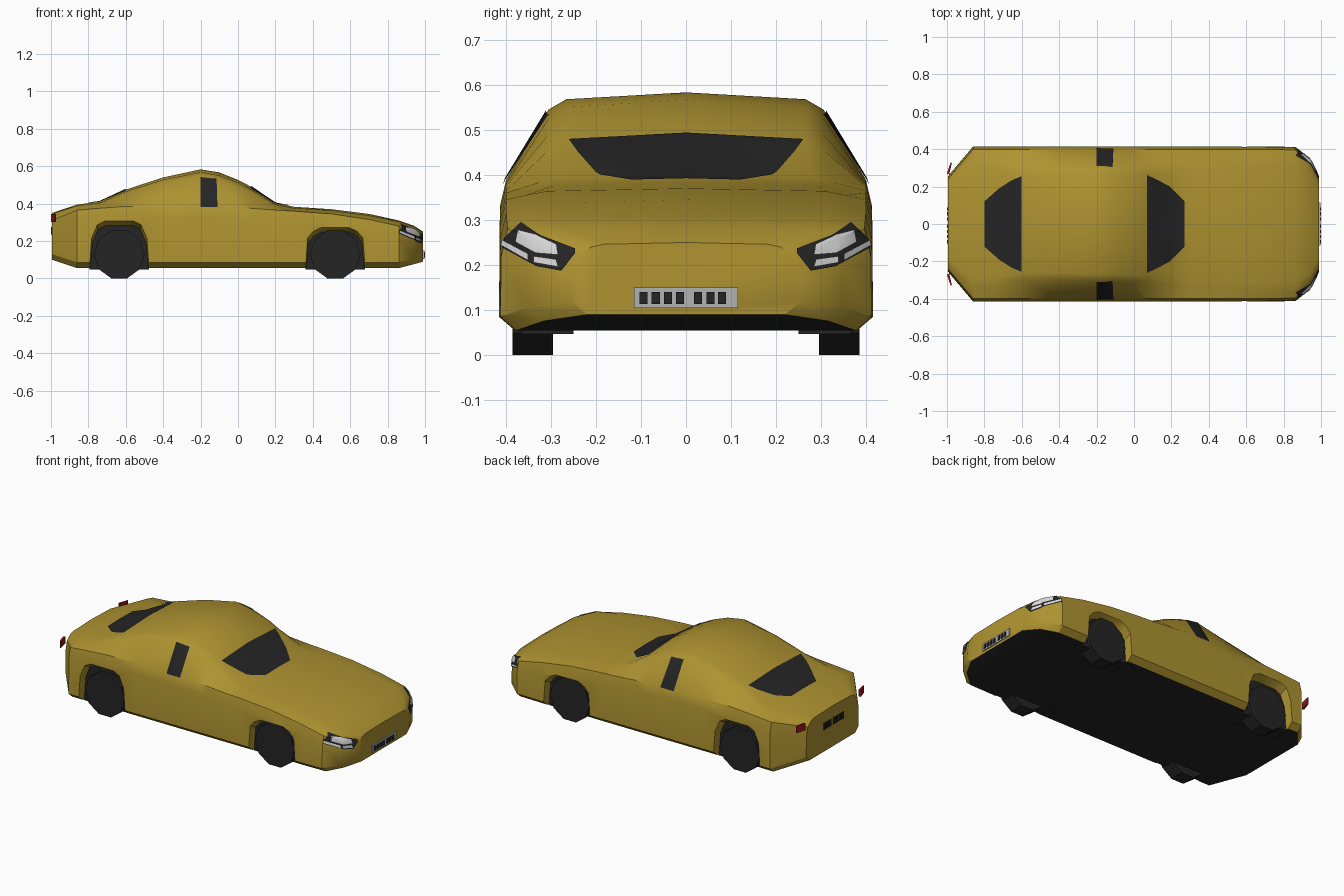
import bpy, bmesh, math
from mathutils import Vector

cube = bpy.data.objects.get("Cube")
if cube:
    bpy.data.objects.remove(cube)


def material(name, r, g, b):
    m = bpy.data.materials.new(name)
    m.use_nodes = True
    m.diffuse_color = (r, g, b, 1)
    m.node_tree.nodes["Principled BSDF"].inputs["Base Color"].default_value = (r, g, b, 1)
    return m


gold = material("gold_paint", 0.42, 0.29, 0.03)
dark = material("dark_trim", 0.018, 0.018, 0.018)
white = material("lamp_white", 0.7, 0.7, 0.7)
grey = material("plate_grey", 0.45, 0.45, 0.45)
red = material("lamp_red", 0.3, 0.01, 0.01)


def finish(bm, name, *mats):
    mesh = bpy.data.meshes.new(name)
    bm.to_mesh(mesh)
    bm.free()
    for m in mats:
        mesh.materials.append(m)
    obj = bpy.data.objects.new(name, mesh)
    bpy.context.collection.objects.link(obj)
    return obj


def smooth(obj, degrees):
    bpy.ops.object.select_all(action='DESELECT')
    obj.select_set(True)
    bpy.context.view_layer.objects.active = obj
    bpy.ops.object.shade_smooth_by_angle(angle=math.radians(degrees))


def loft(rings):
    """Skin closed rings of equal length and cap both ends."""
    bm = bmesh.new()
    rows = [[bm.verts.new(p) for p in ring] for ring in rings]
    n = len(rows[0])
    for a, b in zip(rows, rows[1:]):
        for i in range(n):
            j = (i + 1) % n
            bm.faces.new((a[i], a[j], b[j], b[i]))
    bm.faces.new(rows[0])
    bm.faces.new(rows[-1])
    bmesh.ops.recalc_face_normals(bm, faces=bm.faces)
    return bm


def box(name, mat, x, y, z):
    return finish(loft([[(x[0], a, b), (x[1], a, b), (x[1], a, c), (x[0], a, c)]
                        for a in y for b, c in [z]]), name, mat)


# Body stations: x, half width, sill, shoulder, roof edge y, roof edge z, crown
stations = [
    (-0.995, .255, .10, .31, .21, .335, .35),
    (-0.86, .415, .055, .365, .34, .38, .395),
    (-0.74, .415, .055, .375, .33, .395, .41),
    (-0.6, .415, .055, .385, .30, .45, .475),
    (-0.4, .415, .055, .39, .30, .51, .54),
    (-0.2, .415, .055, .39, .305, .545, .583),
    (-0.1, .415, .055, .385, .305, .525, .567),
    (0.0, .415, .055, .38, .305, .49, .527),
    (0.07, .415, .055, .375, .305, .455, .49),
    (0.2, .415, .055, .365, .32, .385, .402),
    (0.3, .415, .055, .36, .34, .365, .383),
    (0.5, .415, .055, .345, .355, .355, .37),
    (0.7, .415, .055, .315, .36, .325, .345),
    (0.86, .412, .055, .28, .36, .295, .31),
    (0.94, .35, .076, .255, .30, .27, .282),
    (0.99, .255, .09, .22, .21, .24, .25),
]


def section(x, w, sill, shoulder, yr, zr, top):
    half = [(w - .035, sill), (w, sill + .03), (w - .002, shoulder - .06),
            (w - .016, shoulder), (yr, zr), (yr * .87, zr + .6 * (top - zr))]
    pts = half + [(0, top)] + [(-y, z) for y, z in reversed(half)]
    return [(x, y, z) for y, z in pts]


shell = loft([section(*s) for s in stations])
for f in shell.faces:
    f.material_index = 1 if f.normal.z < -0.85 else 0
body = finish(shell.copy(), "body", gold, dark)


# Painted panels: a convex outline trimmed out of the body skin and lifted slightly
def panel(name, mat, axes, outline, direction, facing=0.1, lift=0.004):
    bm = shell.copy()
    d = Vector(direction)
    bmesh.ops.delete(bm, geom=[f for f in bm.faces if f.normal.dot(d) < facing],
                     context='FACES')
    pts = []
    for u, v in outline:
        p = Vector()
        p[axes[0]], p[axes[1]] = u, v
        pts.append(p)
    centre = sum(pts, Vector()) / len(pts)
    for a, b in zip(pts, pts[1:] + pts[:1]):
        normal = (b - a).cross(d)
        if normal.dot(centre - a) > 0:
            normal.negate()
        bmesh.ops.bisect_plane(bm, geom=bm.verts[:] + bm.edges[:] + bm.faces[:],
                               plane_co=a, plane_no=normal, clear_outer=True)
    for f in bm.faces:
        f.material_index = 0
    bm.normal_update()
    for v, n in [(v, v.normal.copy()) for v in bm.verts]:
        v.co += n * lift
    smooth(finish(bm, name, mat), 35)


X, Y, Z = 0, 1, 2
up = (0, 0, 1)
mirror_y = lambda pts: pts + [(x, -y) for x, y in reversed(pts)]
panel("windshield", dark, (X, Y),
      mirror_y([(.07, .26), (.115, .24), (.19, .2), (.27, .12)]), up)
panel("rear_window", dark, (X, Y),
      mirror_y([(-.6, .255), (-.65, .235), (-.72, .19), (-.8, .12)]), up)

headlamp = [
    ("headlamp_outer", dark, .004, [(.411, .25), (.365, .292), (.325, .265), (.33, .197), (.405, .238)]),
    ("headlamp_inner", dark, .004, [(.33, .267), (.245, .235), (.245, .225), (.275, .187), (.33, .197)]),
    ("headlamp_lens", white, .008, [(.37, .272), (.33, .262), (.285, .242), (.28, .222), (.33, .226), (.373, .25)]),
    ("headlamp_low_strip", white, .008, [(.285, .212), (.335, .219), (.335, .205), (.28, .195)]),
    ("headlamp_side_strip", white, .008, [(.345, .224), (.345, .209), (.405, .243), (.405, .256)]),
]
for side, s in (("left", 1), ("right", -1)):
    panel("side_window_" + side, dark, (X, Z),
          [(-.2, .54), (-.115, .53), (-.11, .38), (-.2, .38)], (0, s, 0), 0.3)
    for name, mat, lift, pts in headlamp:
        panel(name + "_" + side, mat, (Y, Z), [(s * y, z) for y, z in pts],
              (1, 0, 0), 0.1, lift)
    # Tail lamp wrapping the rear corner
    lamp = [(-1, .27), (-.98, .33), (-.974, .325), (-.988, .265)]
    finish(loft([[(x, s * y, z) for x, y in lamp] for z in (.303, .345)]),
           "tail_lamp_" + side, red)


# Wheels, wheel arches and dark liners
def arch(cx, y, top, grow=0.0, floor=0.047):
    half = [(.16, floor), (.145, .2), (.115, top - .02), (.075, top)]
    pts = half + [(-x, z) for x, z in reversed(half)]
    return [(cx + x * (1 + grow), y, z + (grow if z > .1 else 0)) for x, z in pts]


for end, cx, top in (("rear", -.635, .29), ("front", .52, .255)):
    for side, s in (("left", 1), ("right", -1)):
        tag = end + "_" + side
        cutter = finish(loft([arch(cx, s * .36, top, -.01, 0),
                              arch(cx, s * .44, top, .03, 0)]), "arch_cutter", gold)
        cutter.hide_render = True
        cut = body.modifiers.new("arch", 'BOOLEAN')
        cut.operation = 'DIFFERENCE'
        cut.solver = 'EXACT'
        cut.object = cutter
        bpy.context.view_layer.objects.active = body
        bpy.ops.object.modifier_apply(modifier=cut.name)
        bpy.data.objects.remove(cutter)
        finish(loft([arch(cx, s * .25, top), arch(cx, s * .365, top)]),
               "arch_liner_" + tag, dark)
        r = .135
        rim = [math.radians(36 * i + 18) for i in range(10)]
        drop = r * math.cos(rim[0])
        finish(loft([[(cx + r * math.sin(a), s * y, drop - r * math.cos(a)) for a in rim]
                     for y in (.295, .385)]), "wheel_" + tag, dark)
smooth(body, 32)

# Number plate and blank plate blocks
box("front_plate", grey, (.985, .996), (-.115, .115), (.105, .15))
for i, y in enumerate((-.094, -.067, -.04, -.013, .027, .054, .08)):
    span = (y - .009, y + .009)
    box(f"front_plate_block_{i}", dark, (.99, 1.0), span, (.113, .14))
    box(f"rear_plate_block_{i}", dark, (-1.0, -.99), span, (.235, .275))
shell.free()
